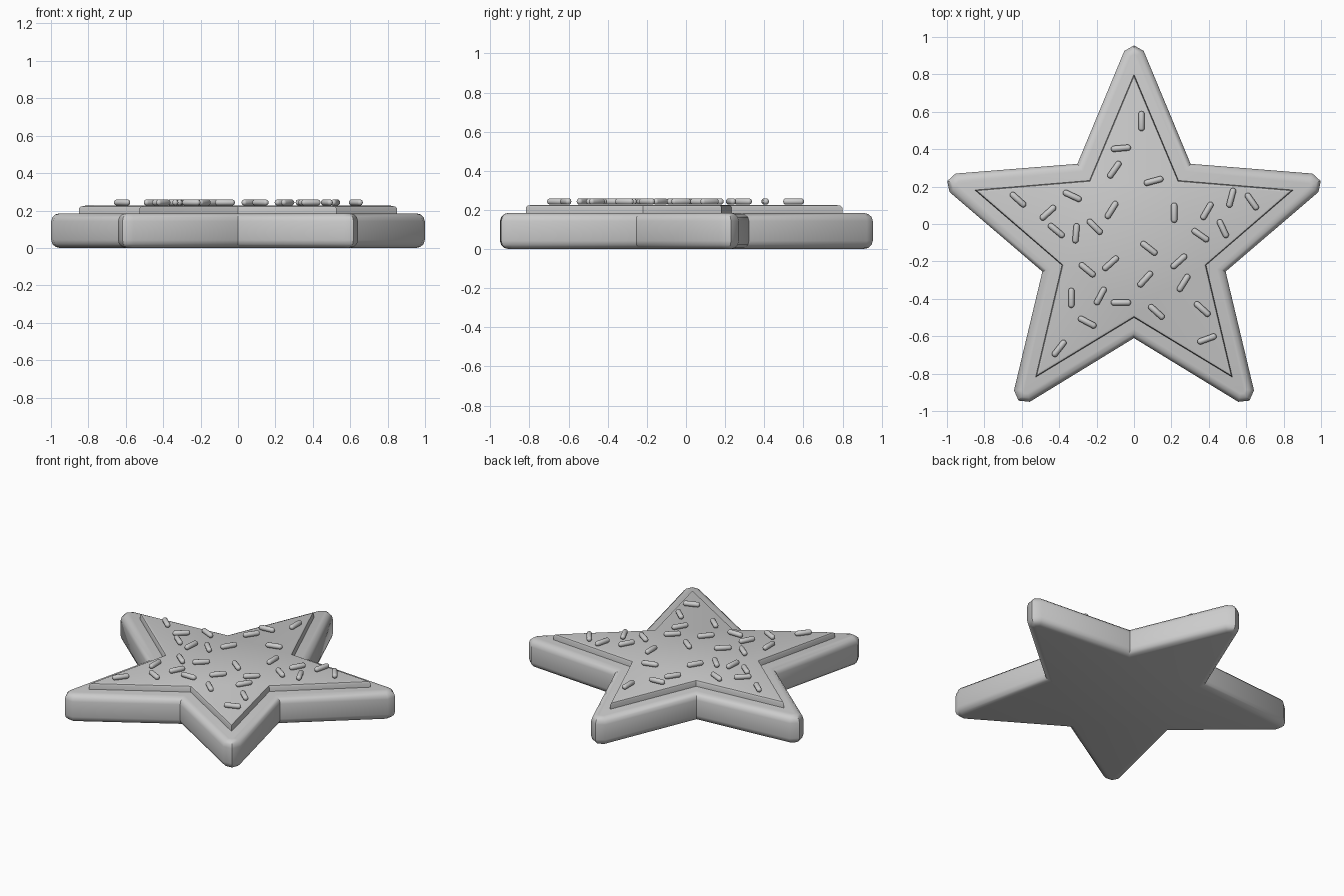
import bpy, bmesh
from math import pi, sin, cos, radians
from mathutils import Matrix

if "Cube" in bpy.data.objects:
    bpy.data.objects.remove(bpy.data.objects["Cube"])

CY = -0.095  # star centre in y


def star_outline(inner, tip):
    """tip: list of (radial, tangential) points describing one star tip."""
    pts = []
    for k in range(5):
        a = pi / 2 + k * 2 * pi / 5
        for r, t in tip:
            pts.append((r * cos(a) - t * sin(a), CY + r * sin(a) + t * cos(a)))
        b = a + pi / 5
        pts.append((inner * cos(b), CY + inner * sin(b)))
    return pts


def slab(name, pts, z0, z1, width, segs, bevel_bottom):
    bm = bmesh.new()
    face = bm.faces.new([bm.verts.new((x, y, z0)) for x, y in pts])
    ext = bmesh.ops.extrude_face_region(bm, geom=[face], use_keep_orig=True)["geom"]
    top = [g for g in ext if isinstance(g, bmesh.types.BMVert)]
    bmesh.ops.translate(bm, verts=top, vec=(0, 0, z1 - z0))
    bmesh.ops.recalc_face_normals(bm, faces=bm.faces)
    rim = []
    for e in bm.edges:
        za, zb = e.verts[0].co.z, e.verts[1].co.z
        if abs(za - zb) < 1e-5 and (bevel_bottom or za > (z0 + z1) / 2):
            rim.append(e)
    bmesh.ops.bevel(bm, geom=rim, offset=width, segments=segs, profile=0.5, affect='EDGES')
    return finish(name, bm)


def finish(name, bm, angle=40):
    me = bpy.data.meshes.new(name)
    bm.to_mesh(me)
    bm.free()
    ob = bpy.data.objects.new(name, me)
    bpy.context.collection.objects.link(ob)
    bpy.ops.object.select_all(action='DESELECT')
    ob.select_set(True)
    bpy.context.view_layer.objects.active = ob
    bpy.ops.object.shade_smooth_by_angle(angle=radians(angle))
    return ob


# Thick biscuit with blunt tips and rounded rims
slab("cookie", star_outline(0.515, [(1.02, -0.052), (1.05, 0), (1.02, 0.052)]),
     0, 0.185, 0.042, 3, True)

# Thin icing layer with sharp tips
slab("icing", star_outline(0.405, [(0.895, 0)]), 0.17, 0.226, 0.015, 2, False)

# Sprinkles: x, y, heading in degrees
SPRINKLES = [
    (.04, .55, 90), (-.07, .405, 5), (-.105, .29, 55), (.105, .23, 15),
    (-.33, .15, -25), (-.62, .13, -42), (-.46, .06, 42), (-.12, .075, 58),
    (.215, .06, 90), (.39, .07, 60), (.52, .14, 75), (.63, .12, -55),
    (-.415, -.035, -40), (-.31, -.05, 85), (-.21, -.015, -45), (.355, -.06, -35),
    (.475, -.025, -65), (.08, -.13, -38), (-.125, -.21, 42), (.24, -.2, 42),
    (-.25, -.245, -40), (.06, -.295, 48), (.265, -.315, 58), (-.335, -.395, 90),
    (-.18, -.385, 62), (-.07, -.42, 0), (.12, -.47, -42), (.365, -.455, -42),
    (-.25, -.525, -28), (-.4, -.665, 52), (.39, -.615, 20)]

# One capsule mesh, made by stretching a sphere along its axis
bm = bmesh.new()
bmesh.ops.create_uvsphere(bm, u_segments=12, v_segments=9, radius=0.0165,
                          matrix=Matrix.Rotation(pi / 2, 4, 'Y'))
for v in bm.verts:
    v.co.x += 0.037 if v.co.x > 0 else -0.037
first = finish("sprinkle", bm, 60)
for i, (x, y, deg) in enumerate(SPRINKLES):
    ob = first
    if i:
        ob = first.copy()
        bpy.context.collection.objects.link(ob)
    ob.location = (x, y, 0.243)
    ob.rotation_euler = (0, 0, radians(deg))
